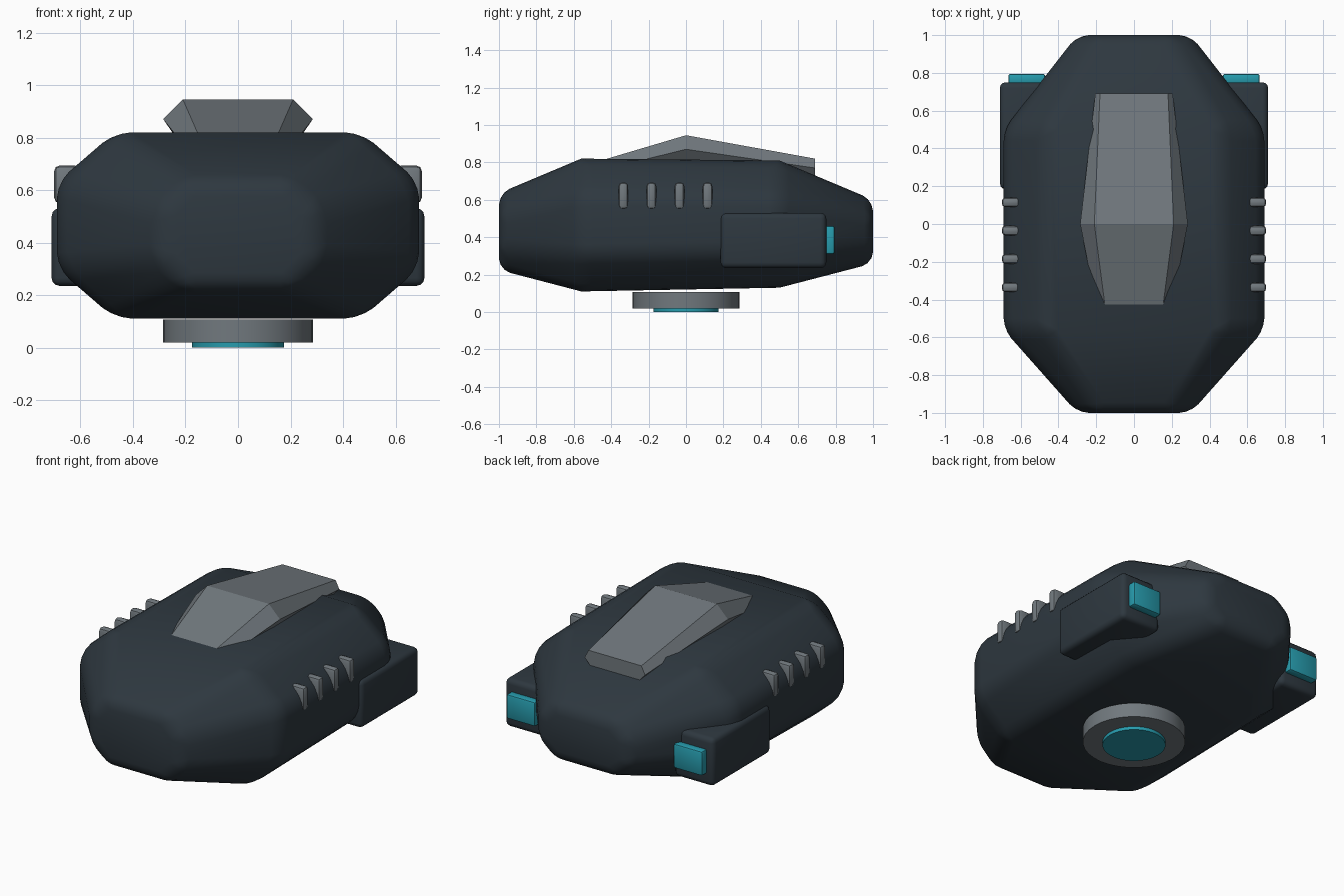
import bpy, bmesh, math

if "Cube" in bpy.data.objects:
    bpy.data.objects.remove(bpy.data.objects["Cube"])


def material(name, rgb):
    m = bpy.data.materials.new(name)
    m.diffuse_color = (*rgb, 1)
    m.use_nodes = True
    m.node_tree.nodes["Principled BSDF"].inputs["Base Color"].default_value = m.diffuse_color
    return m


DARK = material("dark slate", (0.027, 0.039, 0.050))
GREY = material("mid grey", (0.165, 0.190, 0.208))
CYAN = material("glow cyan", (0.020, 0.330, 0.420))


def finish(obj, name, mat, bevel=0, segments=3, smooth=True, limit=30):
    obj.name = name
    obj.data.materials.append(mat)
    bpy.ops.object.select_all(action='DESELECT')
    obj.select_set(True)
    bpy.context.view_layer.objects.active = obj
    if bevel:
        mod = obj.modifiers.new("rounding", 'BEVEL')
        mod.width, mod.segments = bevel, segments
        mod.limit_method, mod.angle_limit = 'ANGLE', math.radians(limit)
        bpy.ops.object.modifier_apply(modifier=mod.name)
    if smooth:
        bpy.ops.object.shade_smooth_by_angle(angle=math.radians(30))
    return obj


def loft(sections):
    """Skin a list of (y, [(x, z), ...]) rings along y and cap both ends."""
    bm = bmesh.new()
    rings = [[bm.verts.new((x, y, z)) for x, z in ring] for y, ring in sections]
    n = len(rings[0])
    for a, b in zip(rings, rings[1:]):
        for i in range(n):
            j = (i + 1) % n
            bm.faces.new((a[i], a[j], b[j], b[i]))
    bm.faces.new(rings[0])
    bm.faces.new(rings[-1])
    bmesh.ops.recalc_face_normals(bm, faces=bm.faces)
    mesh = bpy.data.meshes.new("loft")
    bm.to_mesh(mesh)
    bm.free()
    obj = bpy.data.objects.new("loft", mesh)
    bpy.context.collection.objects.link(obj)
    return obj


def mirrored(half):
    """Close a right-hand half ring with its left-hand reflection."""
    return half + [(-x, z) for x, z in reversed(half)]


def octagon(w, z0, z1, cx, cz):
    return mirrored([(w - cx, z0), (w, z0 + cz), (w, z1 - cz), (w - cx, z1)])


def box(x0, x1, y0, y1, z0, z1):
    bpy.ops.mesh.primitive_cube_add(
        size=1, location=((x0 + x1) / 2, (y0 + y1) / 2, (z0 + z1) / 2))
    obj = bpy.context.object
    obj.scale = (x1 - x0, y1 - y0, z1 - z0)
    bpy.ops.object.transform_apply(location=False, rotation=False, scale=True)
    return obj


def disc(r, z0, z1):
    bpy.ops.mesh.primitive_cylinder_add(
        vertices=32, radius=r, depth=z1 - z0, location=(0, 0, (z0 + z1) / 2))
    return bpy.context.object


# Main hull: octagonal sections, tapered at nose and tail
hull = loft([
    (-1.00, octagon(0.30, 0.225, 0.635, 0.11, 0.11)),
    (-0.56, octagon(0.69, 0.11, 0.82, 0.22, 0.19)),
    (0.50, octagon(0.69, 0.13, 0.81, 0.22, 0.19)),
    (1.00, octagon(0.30, 0.26, 0.60, 0.11, 0.09)),
])
finish(hull, "hull", DARK, bevel=0.06)

# Faceted dorsal spine, its front end sinking into the hull
spine = loft([
    (-0.69, mirrored([(0.11, 0.66), (0.15, 0.70), (0.12, 0.74)])),
    (0.00, mirrored([(0.23, 0.79), (0.285, 0.87), (0.21, 0.945)])),
    (0.69, mirrored([(0.16, 0.72), (0.205, 0.77), (0.18, 0.82)])),
])
finish(spine, "dorsal_spine", GREY, smooth=False)

for side, tag in ((1, "right"), (-1, "left")):
    # Side pods with glowing rear vents
    xs = sorted((side * 0.44, side * 0.71))
    finish(box(*xs, 0.185, 0.75, 0.235, 0.53), "pod_" + tag, DARK, bevel=0.03)
    xs = sorted((side * 0.47, side * 0.665))
    finish(box(*xs, 0.74, 0.795, 0.31, 0.46), "vent_" + tag, CYAN, bevel=0.012, segments=2)
    # Row of small cooling fins
    for i in range(4):
        y = -0.335 + 0.15 * i
        xs = sorted((side * 0.60, side * 0.70))
        finish(box(*xs, y - 0.026, y + 0.026, 0.55, 0.693),
               f"fin_{tag}_{i + 1}", GREY, bevel=0.02, segments=2)

# Belly thruster ring and its glowing lens
finish(disc(0.285, 0.02, 0.107), "belly_thruster", GREY)
finish(disc(0.175, 0.0, 0.08), "thruster_lens", CYAN)
